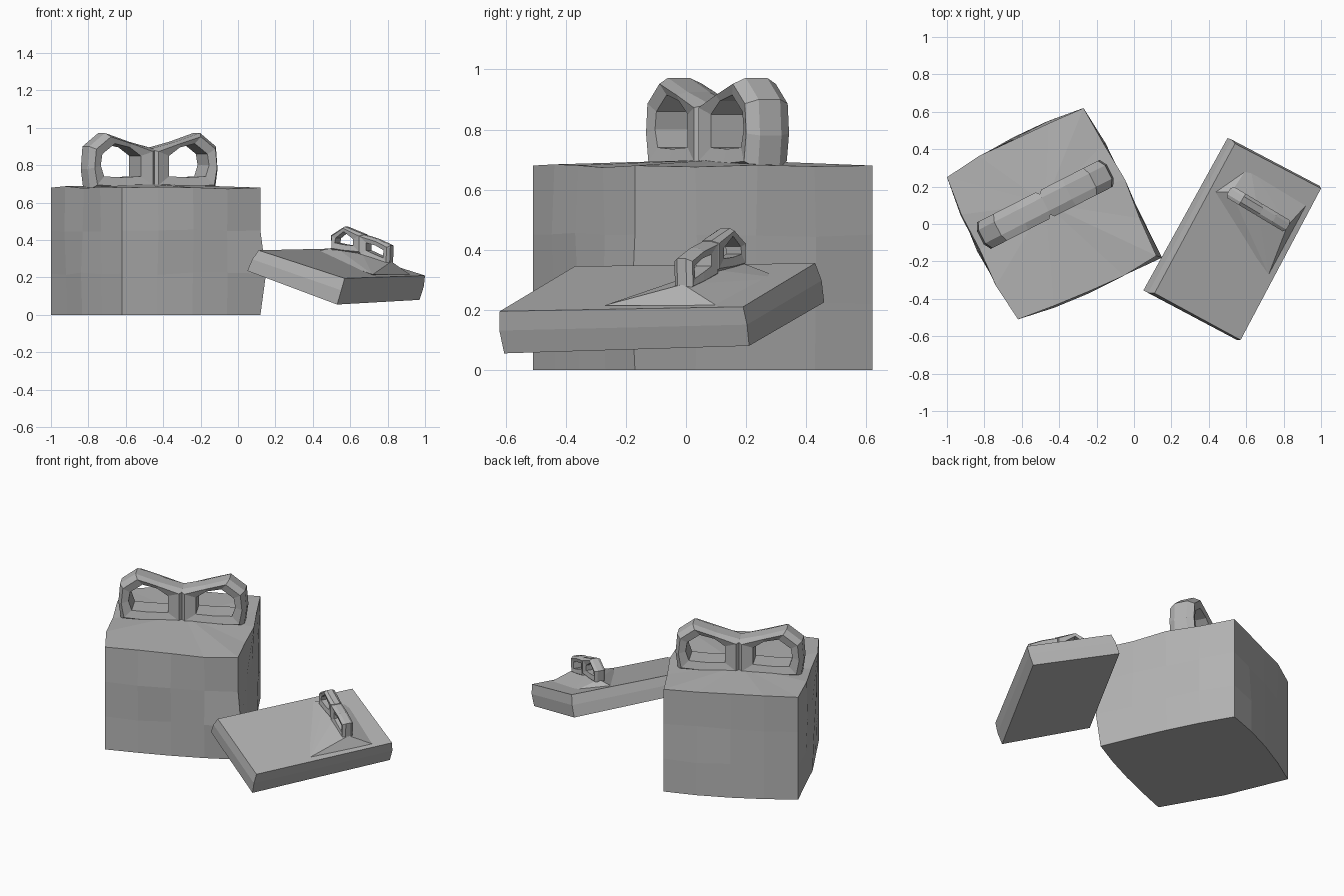
import bpy, bmesh, math, random
from mathutils import Vector, Matrix

if "Cube" in bpy.data.objects:
    bpy.data.objects.remove(bpy.data.objects["Cube"])

random.seed(4)
grey = bpy.data.materials.new("plain grey")
grey.diffuse_color = (0.45, 0.45, 0.45, 1)
grey.use_nodes = True
grey.node_tree.nodes["Principled BSDF"].inputs["Base Color"].default_value = grey.diffuse_color


def finish(bm, name):
    bmesh.ops.recalc_face_normals(bm, faces=bm.faces)
    me = bpy.data.meshes.new(name)
    bm.to_mesh(me)
    bm.free()
    me.materials.append(grey)
    ob = bpy.data.objects.new(name, me)
    bpy.context.collection.objects.link(ob)
    return ob


def stack(name, rings, peak=None):
    """Skin a stack of point rings, capped flat or with a shallow peak."""
    bm = bmesh.new()
    vs = [[bm.verts.new(p) for p in r] for r in rings]
    n = len(vs[0])
    for a, b in zip(vs, vs[1:]):
        for i in range(n):
            j = (i + 1) % n
            bm.faces.new((a[i], a[j], b[j], b[i]))
    bm.faces.new(vs[0])
    if peak:
        c = bm.verts.new(peak)
        for i in range(n):
            bm.faces.new((vs[-1][i], vs[-1][(i + 1) % n], c))
    else:
        bm.faces.new(vs[-1])
    return finish(bm, name)


def bow_loop(name, outer, inner, w, origin, angle, side=1):
    """Ring of ribbon in the (along, height) plane with a rounded outside."""
    bm = bmesh.new()
    rot = Matrix.Rotation(angle, 3, 'Z')
    rows = []
    for o, i in zip(outer, inner):
        o, i = Vector(o), Vector(i)
        m = o.lerp(i, 0.35)
        sec = [(o, -.5), (o, .5), (m, 1), (i, .85), (i, -.85), (m, -1)]
        rows.append([bm.verts.new(rot @ Vector((side * p.x, k * w, p.y)) + Vector(origin))
                     for p, k in sec])
    for r, s in zip(rows, rows[1:] + rows[:1]):
        for k in range(6):
            j = (k + 1) % 6
            bm.faces.new((r[k], r[j], s[j], s[k]))
    return finish(bm, name)


# Large box: four bowed walls, slightly dented
corners = [Vector(c) for c in ((-.62, -.51), (.12, -.17), (-.27, .62), (-1, .25))]
rings = []
for z in (0, .22, .45, .68):
    ring = []
    for k in range(4):
        a, b = corners[k], corners[(k + 1) % 4]
        d = (b - a).normalized()
        out = Vector((d.y, -d.x))
        for t in (0, .25, .5, .75):
            p = a.lerp(b, t)
            if t:
                p = p + out * (.028 * math.sin(math.pi * t) + random.uniform(-.012, .006))
            dz = random.uniform(-.008, .008) if z and t else 0
            if k == 1 and t == 0 and z == .22:
                p = Vector((.15, -.18))      # corner pulled toward the small box
            ring.append((p.x, p.y, z + dz))
    rings.append(ring)
stack("large_box", rings, (-.475, .11, .70))

# Large bow: two mirrored loops
outer = [(.02, .67), (-.2, .66), (-.375, .67), (-.39, .78), (-.38, .9),
         (-.285, .972), (-.14, .925), (.02, .885)]
inner = [(-.085, .74), (-.2, .735), (-.305, .74), (-.325, .8), (-.315, .86),
         (-.24, .915), (-.15, .895), (-.085, .85)]
for side, word in ((1, "left"), (-1, "right")):
    bow_loop("large_bow_" + word, outer, inner, .08, (-.475, .105, 0),
             math.radians(27), side)

# Small flat box, tilted and leaning on the large one
top = [Vector(p) for p in ((.11, -.37, .345), (.57, -.62, .195), (1, .19, .21), (.54, .43, .355))]
bot = [Vector(p) for p in ((.05, -.355, .235), (.53, -.605, .055), (.97, .21, .08), (.50, .46, .225))]
mid = []
centre = sum(top + bot, Vector()) / 8
for t, b in zip(top, bot):
    m = t.lerp(b, .45)
    mid.append(m + (m - centre).normalized() * .008)
stack("small_box", [bot, mid, top])

# Raised ribbon under the small bow
bm = bmesh.new()
for p in ((.72, -.27, .215), (.92, .1, .215), (.40, .17, .335), (.62, .32, .305),
          (.52, .17, .362), (.66, .08, .335), (.82, -.01, .285), (.7, .1, .2)):
    bm.verts.new(p)
bmesh.ops.convex_hull(bm, input=bm.verts)
bmesh.ops.delete(bm, geom=[v for v in bm.verts if not v.link_faces], context='VERTS')
finish(bm, "small_bow_base")

# Small bow: a tall loop and a low loop along the ridge
place = ((.665, .08, 0), math.radians(-31))
bow_loop("small_bow_tall",
         [(.02, .32), (-.1, .33), (-.18, .34), (-.185, .425), (-.1, .472), (.02, .43)],
         [(-.04, .37), (-.1, .375), (-.155, .385), (-.15, .41), (-.1, .445), (-.04, .405)],
         .035, *place)
bow_loop("small_bow_low",
         [(-.01, .31), (.1, .28), (.18, .265), (.185, .37), (.1, .405), (-.01, .435)],
         [(.04, .345), (.09, .325), (.145, .305), (.15, .345), (.1, .37), (.04, .385)],
         .035, *place)
